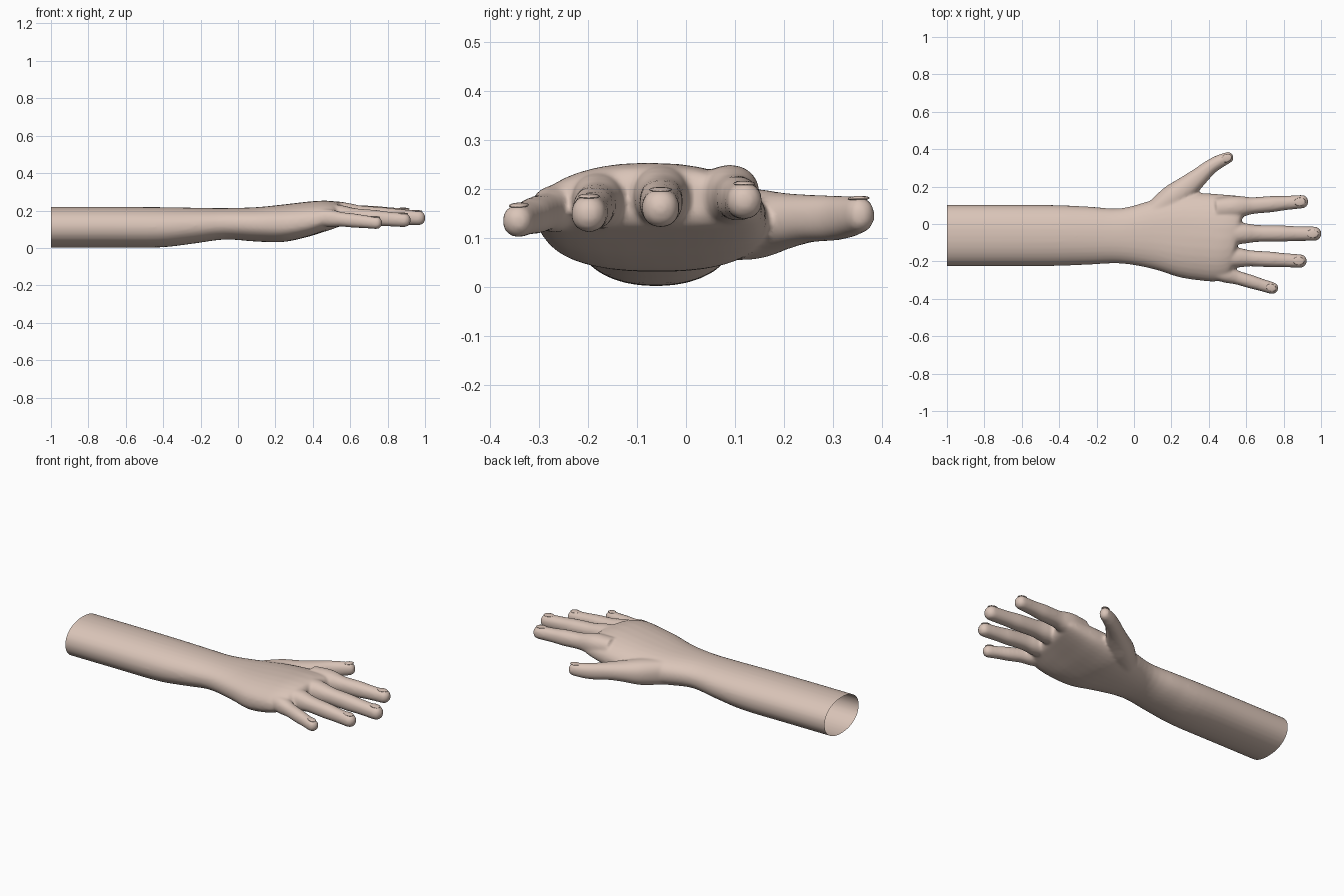
import bpy, bmesh, math
from mathutils import Vector, Matrix

if "Cube" in bpy.data.objects:
    bpy.data.objects.remove(bpy.data.objects["Cube"])

skin = bpy.data.materials.new("skin")
skin.diffuse_color = (0.70, 0.555, 0.48, 1)
skin.use_nodes = True
skin.node_tree.nodes["Principled BSDF"].inputs["Base Color"].default_value = skin.diffuse_color
SEG = 32


def superellipse(a, n):
    c, s = math.cos(a), math.sin(a)
    return (math.copysign(abs(c) ** (2 / n), c), math.copysign(abs(s) ** (2 / n), s))


def skin_rings(bm, rings):
    """Bridge a list of point rings into a closed tube."""
    loops = [[bm.verts.new(p) for p in r] for r in rings]
    for a, b in zip(loops, loops[1:]):
        for i in range(SEG):
            j = (i + 1) % SEG
            bm.faces.new((a[i], a[j], b[j], b[i]))
    bm.faces.new(loops[0][::-1])
    bm.faces.new(loops[-1])


def spline(pts, steps=5):
    """Smooth interpolation through rows of numbers."""
    rows = [Vector(p) for p in pts]
    out = []
    for i in range(len(rows) - 1):
        p0, p1 = rows[max(i - 1, 0)], rows[i]
        p2, p3 = rows[i + 1], rows[min(i + 2, len(rows) - 1)]
        for k in range(steps):
            t = k / steps
            out.append(0.5 * (2 * p1 + (p2 - p0) * t + (2 * p0 - 5 * p1 + 4 * p2 - p3) * t * t
                              + (3 * p1 - p0 - 3 * p2 + p3) * t ** 3))
    return out + [rows[-1]]


def digit(bm, pts):
    """Tube along a path of (x, y, z, half width, half height), rounded at the tip."""
    rows = spline(pts)
    rings = []
    for i, r in enumerate(rows):
        d = (rows[min(i + 1, len(rows) - 1)] - rows[max(i - 1, 0)])
        t = Vector(d[:3]).normalized()
        side = Vector((-t.y, t.x, 0)).normalized()
        up = t.cross(side)
        ring = []
        for k in range(SEG):
            c, s = superellipse(2 * math.pi * k / SEG, 2.2)
            ring.append(Vector(r[:3]) + side * c * r[3] + up * s * r[4])
        rings.append(ring)
    # rounded tip
    last, t = rows[-1], t
    ctr = Vector(last[:3])
    for a in (25, 45, 62, 76, 86):
        f, h = math.cos(math.radians(a)), math.sin(math.radians(a)) * last[3] * 0.9
        rings.append([ctr + (p - ctr) * f + t * h for p in rings[len(rows) - 1]])
    skin_rings(bm, rings)


bm = bmesh.new()

# forearm, wrist and palm: x, y min, y max, z min, z max, exponent, arch, skew
arm = [
    (-1.08, -.225, .102, .002, .220, 2.15, 0, 0),
    (-.70, -.225, .102, .002, .220, 2.15, 0, 0),
    (-.42, -.224, .101, .003, .218, 2.15, 0, 0),
    (-.24, -.217, .093, .023, .215, 2.15, 0, 0),
    (-.07, -.211, .084, .045, .213, 2.2, 0, 0),
    (.10, -.240, .128, .034, .218, 2.3, 0, 0),
    (.24, -.284, .160, .032, .232, 2.4, .006, 0),
    (.36, -.302, .165, .056, .246, 2.4, .014, .03),
    (.45, -.308, .158, .085, .253, 2.4, .02, .10),
    (.51, -.300, .152, .108, .250, 2.4, .02, .16),
    (.545, -.285, .140, .125, .240, 2.4, .02, .18),
    (.56, -.26, .115, .150, .215, 2.4, .02, .18),
]
rings = []
for x, y0, y1, z0, z1, n, arch, skew in spline(arm, 4):
    yc, hw, zc, hh = (y0 + y1) / 2, (y1 - y0) / 2, (z0 + z1) / 2, (z1 - z0) / 2
    ring = []
    for k in range(SEG):
        c, s = superellipse(2 * math.pi * k / SEG, n)
        ring.append(Vector((x + skew * c * hw, yc + c * hw, zc + s * hh - arch * c * c)))
    rings.append(ring)
skin_rings(bm, rings)

# four fingers: knuckle, tip, knuckle half width, tip half width
fingers = [
    ((.53, .090, .186), (.932, .122, .174), .060, .036),
    ((.54, -.050, .186), (1.002, -.052, .158), .058, .038),
    ((.52, -.178, .175), (.924, -.200, .146), .055, .036),
    ((.48, -.265, .160), (.770, -.352, .131), .046, .032),
]
nails = []
for a, b, w0, w1 in fingers:
    a, b = Vector(a), Vector(b)
    end = b - (b - a).normalized() * w1 * 0.9
    path = []
    for f, k in ((-.25, .8), (0, 1), (.13, .80), (.27, .50), (.45, .42), (.58, .38), (.75, .12), (1, 0)):
        p = a.lerp(end, f)
        w = w1 + (w0 - w1) * k * (0.75 if f > .2 else 1)
        path.append((p.x, p.y, p.z, w, w * 1.04))
    digit(bm, path)
    nails.append((b - (b - a).normalized() * w1 * 1.3, b - a, w1))

# thumb
thumb = [
    (.10, .06, .125, .055, .07), (.20, .135, .128, .070, .072), (.28, .195, .134, .062, .058),
    (.345, .250, .139, .050, .049), (.405, .302, .140, .040, .046),
    (.455, .333, .143, .036, .042), (.505, .356, .147, .030, .036),
]
digit(bm, thumb)
nails.append((Vector((.497, .353, .147)), Vector((.10, .046, .006)), .034))

bmesh.ops.recalc_face_normals(bm, faces=bm.faces)
mesh = bpy.data.meshes.new("hand_and_forearm")
bm.to_mesh(mesh)
bm.free()
hand = bpy.data.objects.new("hand_and_forearm", mesh)
bpy.context.collection.objects.link(hand)

# fuse the parts into one soft skin
rem = hand.modifiers.new("fuse", 'REMESH')
rem.mode = 'VOXEL'
rem.voxel_size = 0.008
smo = hand.modifiers.new("soften", 'SMOOTH')
smo.factor, smo.iterations = 0.5, 8
deps = bpy.context.evaluated_depsgraph_get()
fused = bpy.data.meshes.new_from_object(hand.evaluated_get(deps))
hand.modifiers.clear()
hand.data = fused

# open the forearm end
bm = bmesh.new()
bm.from_mesh(fused)
bmesh.ops.bisect_plane(bm, geom=bm.verts[:] + bm.edges[:] + bm.faces[:], plane_co=(-1, 0, 0),
                       plane_no=(-1, 0, 0), clear_outer=True)
for f in bm.faces:
    f.smooth = True
bm.to_mesh(fused)
bm.free()
fused.materials.clear()
fused.materials.append(skin)

# fingernails: thin domed plates on the upper side of each tip
bm = bmesh.new()
for c, d, w in nails:
    x = d.normalized()
    y = Vector((-x.y, x.x, 0)).normalized()
    z = x.cross(y)
    rot = Matrix((x, y, z)).transposed().to_4x4()
    m = Matrix.Translation(c + z * w * 0.98) @ rot @ Matrix.Diagonal((w * .85, w * .62, .005, 1))
    bmesh.ops.create_uvsphere(bm, u_segments=16, v_segments=8, radius=1, matrix=m)
for f in bm.faces:
    f.smooth = True
nail_mesh = bpy.data.meshes.new("fingernails")
bm.to_mesh(nail_mesh)
bm.free()
nail_mesh.materials.append(skin)
bpy.context.collection.objects.link(bpy.data.objects.new("fingernails", nail_mesh))
